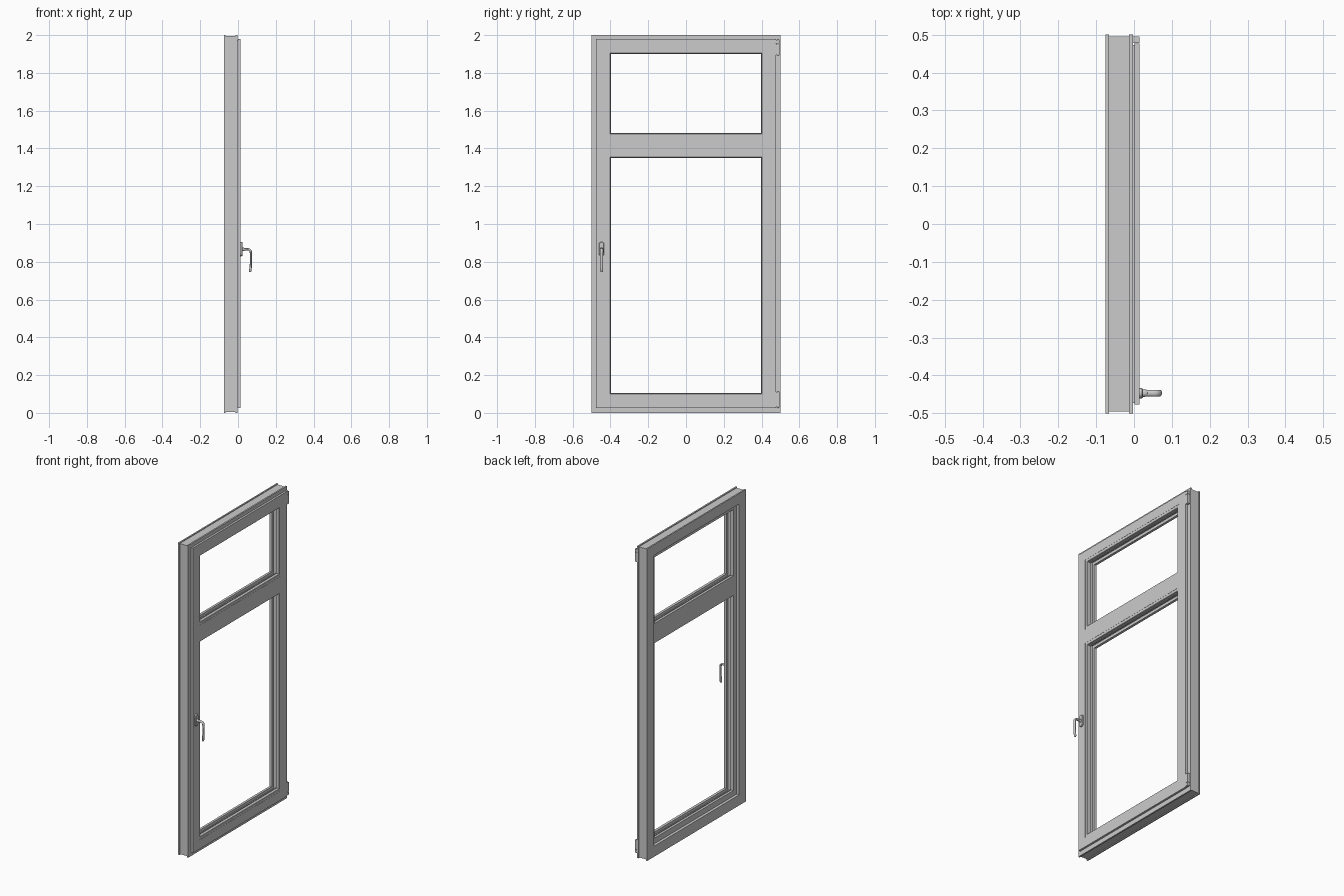
import bpy, bmesh, math
from mathutils import Vector

if "Cube" in bpy.data.objects:
    bpy.data.objects.remove(bpy.data.objects["Cube"])


def finish(name, bm, smooth=False):
    bmesh.ops.recalc_face_normals(bm, faces=bm.faces)
    me = bpy.data.meshes.new(name)
    bm.to_mesh(me)
    bm.free()
    ob = bpy.data.objects.new(name, me)
    bpy.context.collection.objects.link(ob)
    if smooth:
        bpy.ops.object.select_all(action='DESELECT')
        ob.select_set(True)
        bpy.context.view_layer.objects.active = ob
        bpy.ops.object.shade_smooth_by_angle(angle=math.radians(35))
    return ob


def skin(bm, rings, closed=False):
    """Bridge rings of points; cap the ends unless closed."""
    vs = [[bm.verts.new(p) for p in r] for r in rings]
    n = len(vs[0])
    for i in range(len(vs) if closed else len(vs) - 1):
        a, b = vs[i], vs[(i + 1) % len(vs)]
        for j in range(n):
            k = (j + 1) % n
            bm.faces.new((a[j], a[k], b[k], b[j]))
    if not closed:
        bm.faces.new(vs[0])
        bm.faces.new(vs[-1])


def mitred_frame(name, profile, y, z0, z1):
    """Sweep (x, inset) profile round a rectangle with mitred corners."""
    bm = bmesh.new()
    rings = []
    for sy, top in ((-1, 0), (1, 0), (1, 1), (-1, 1)):
        rings.append([(x, sy * (y - d), z1 - d if top else z0 + d) for x, d in profile])
    skin(bm, rings, closed=True)
    return finish(name, bm)


def extrude_x(bm, outline, x0, x1):
    skin(bm, [[(x, y, z) for y, z in outline] for x in (x0, x1)])


def box(bm, x0, x1, y0, y1, z0, z1):
    extrude_x(bm, [(y0, z0), (y1, z0), (y1, z1), (y0, z1)], x0, x1)


# Fixed outer frame with a grooved outer edge and stepped rebate
mitred_frame("outer_frame", [
    (-.075, 0), (-.066, 0), (-.066, .005), (-.013, .005), (-.013, 0), (-.003, 0),
    (-.003, .03), (-.03, .03), (-.03, .045), (-.057, .045), (-.057, .068), (-.075, .068)],
    .5, 0, 2)

# Opening sash with overlap lip and glazing lip
mitred_frame("sash", [
    (.014, .023), (.014, .082), (-.04, .082), (-.04, .1), (-.055, .1),
    (-.055, .05), (-.02, .05), (-.02, .036), (.001, .036), (.001, .023)],
    .5, .002, 2.002)

# Seal between sash and frame
mitred_frame("sash_seal", [(-.004, .027), (.002, .027), (.002, .034), (-.004, .034)],
             .5, .002, 2.002)

# Transom bar
bm = bmesh.new()
bar = [(.014, 1.37), (.014, 1.46), (-.04, 1.46), (-.04, 1.478),
       (-.055, 1.478), (-.055, 1.352), (-.04, 1.352), (-.04, 1.37)]
skin(bm, [[(x, y, z) for x, z in bar] for y in (-.418, .418)])
finish("transom", bm)

# Glazing beads and gaskets for both lights
for light, z0, z1 in (("lower", .084, 1.37), ("upper", 1.46, 1.92)):
    mitred_frame(light + "_glazing_bead",
                 [(.013, 0), (.013, .016), (.011, .018), (-.006, .018), (-.006, 0)],
                 .418, z0, z1)
    for side, x in (("inner", -.010), ("outer", -.040)):
        mitred_frame(light + "_" + side + "_gasket",
                     [(x, .008), (x + .004, .008), (x + .004, .021), (x, .021)],
                     .418, z0, z1)

# Corner hinges
for name, z0, z1, zs in (("lower_hinge", .03, .11, .05), ("upper_hinge", 1.895, 1.975, 1.955)):
    bm = bmesh.new()
    box(bm, -.003, .014, .4775, .495, z0, zs - .001)
    box(bm, -.003, .014, .4775, .495, zs + .001, z1)
    pin = [[(.005 + .006 * math.cos(a), .487 + .006 * math.sin(a), z)
            for a in [i * math.tau / 12 for i in range(12)]]
           for z in (z0 - .003, z1 + .003)]
    skin(bm, pin)
    finish(name, bm, True)

# Handle rosette: rounded plate with a small chamfer
HY = -.447
bm = bmesh.new()


def stadium(r):
    up = [(HY + r * math.cos(a), .892 + r * math.sin(a))
          for a in [i * math.pi / 10 for i in range(11)]]
    down = [(HY + r * math.cos(a), .843 + r * math.sin(a))
            for a in [math.pi + i * math.pi / 10 for i in range(11)]]
    return up + down


skin(bm, [[(x, y, z) for y, z in stadium(r)]
          for x, r in ((.014, .014), (.021, .0135), (.024, .011))])
finish("handle_rosette", bm, True)

# Handle lever: oval section swept along neck, bend and grip
path = [(.022, .866, .009, .010), (.034, .866, .008, .009), (.036, .866, .006, .009)]
for i in range(7):
    a = math.pi / 2 * (1 - i / 6)
    path.append((.053 + .015 * math.cos(a), .851 + .015 * math.sin(a), .006, .009))
path += [(.0685, .81, .005, .008), (.067, .77, .006, .008), (.065, .752, .007, .0075),
         (.064, .746, .005, .005)]
rings = []
for i, (x, z, t, w) in enumerate(path):
    p, q = path[max(i - 1, 0)], path[min(i + 1, len(path) - 1)]
    d = Vector((q[0] - p[0], 0, q[1] - p[1])).normalized()
    n = Vector((-d.z, 0, d.x))
    rings.append([Vector((x, HY, z)) + n * t * math.cos(a) + Vector((0, w * math.sin(a), 0))
                  for a in [k * math.tau / 16 for k in range(16)]])
bm = bmesh.new()
skin(bm, rings)
finish("handle_lever", bm, True)
